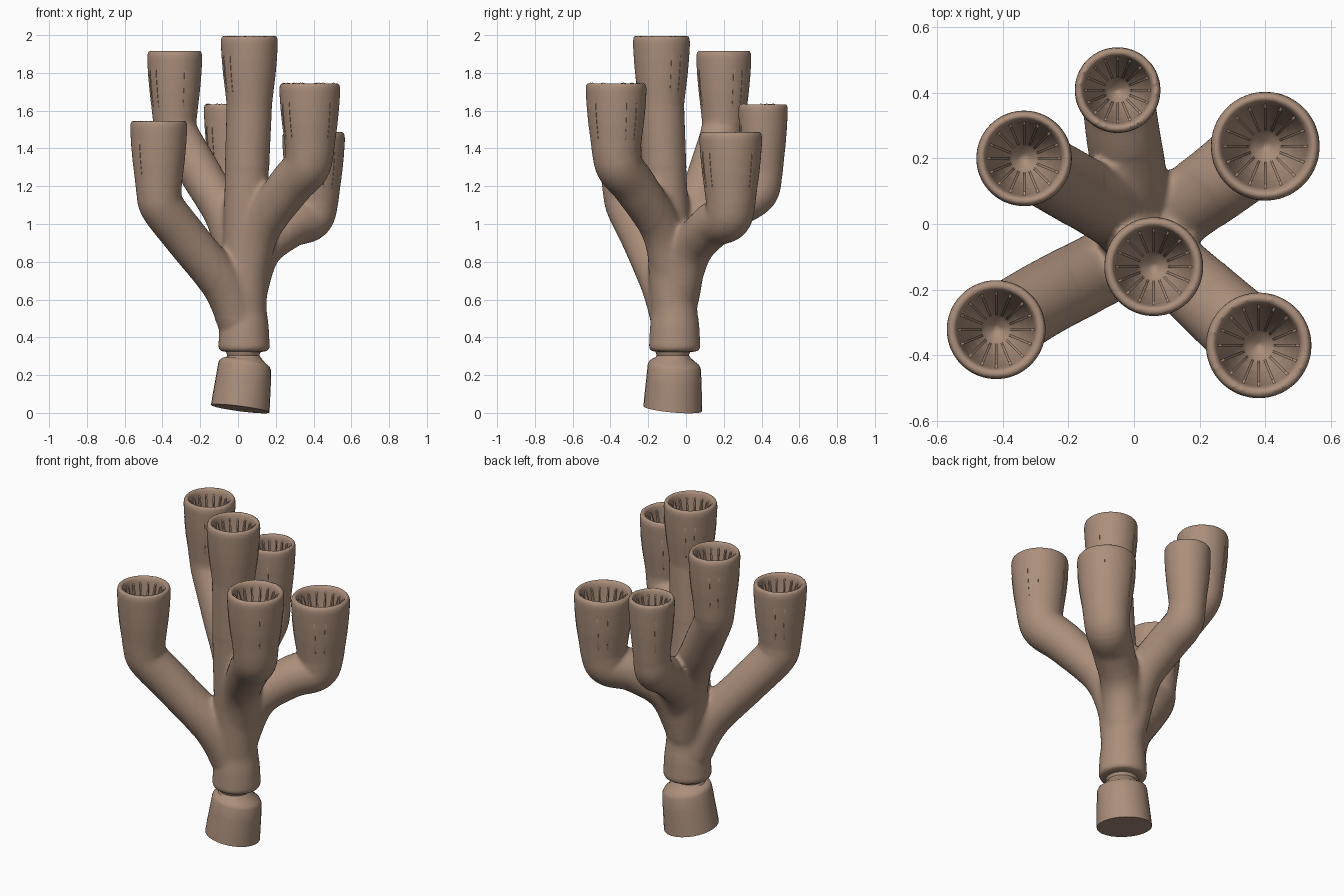
import bpy, bmesh, math, random
from mathutils import Vector

if "Cube" in bpy.data.objects:
    bpy.data.objects.remove(bpy.data.objects["Cube"])

random.seed(4)
UP = Vector((0, 0, 1))
mat = bpy.data.materials.new("coral_brown")
mat.diffuse_color = (0.41, 0.275, 0.2, 1)
mat.use_nodes = True
mat.node_tree.nodes["Principled BSDF"].inputs["Base Color"].default_value = mat.diffuse_color


def finish(bm, name, angle=40):
    bmesh.ops.recalc_face_normals(bm, faces=bm.faces)
    me = bpy.data.meshes.new(name)
    bm.to_mesh(me)
    bm.free()
    ob = bpy.data.objects.new(name, me)
    bpy.context.collection.objects.link(ob)
    me.materials.append(mat)
    bpy.ops.object.select_all(action='DESELECT')
    ob.select_set(True)
    bpy.context.view_layer.objects.active = ob
    bpy.ops.object.shade_smooth_by_angle(angle=math.radians(angle))
    return ob


def loft(bm, rings, n=40):
    """rings: (centre, radius, normal); closed at both ends"""
    prev = first = None
    for c, r, nrm in rings:
        q = UP.rotation_difference(nrm)
        loop = [bm.verts.new(c + q @ Vector((r * math.cos(2 * math.pi * i / n),
                                            r * math.sin(2 * math.pi * i / n), 0)))
                for i in range(n)]
        if prev:
            for i in range(n):
                j = (i + 1) % n
                bm.faces.new((prev[i], prev[j], loop[j], loop[i]))
        else:
            first = loop
        prev = loop
    bm.faces.new(first[::-1])
    bm.faces.new(prev)


def spline(pts, steps=8):
    """Catmull-Rom through (x, y, z, r) points"""
    p = [Vector(a) for a in pts]
    p = [2 * p[0] - p[1]] + p + [2 * p[-1] - p[-2]]
    out = []
    for i in range(1, len(p) - 2):
        a, b, c, d = p[i - 1:i + 3]
        for s in range(steps):
            t = s / steps
            out.append(0.5 * (2 * b + (c - a) * t + (2 * a - 5 * b + 4 * c - d) * t * t
                              + (3 * b - a - 3 * c + d) * t ** 3))
    out.append(p[-2])
    return out


def path_rings(pts):
    s = spline(pts)
    res = []
    for i, v in enumerate(s):
        a, b = s[max(i - 1, 0)].xyz, s[min(i + 1, len(s) - 1)].xyz
        res.append((v.xyz, v.w, (b - a).normalized()))
    return res


# Cup profile: (radius factor, depth below the rim), outside then inside
CUP = [(.845, .31), (.92, .22), (.97, .14), (1, .07), (1.01, .035), (.985, .01), (.9, 0),
       (.82, .01), (.78, .035), (.73, .1), (.64, .18), (.5, .26), (.3, .33), (.05, .37)]

# Each polyp: cup x, y, top z, radius, then branch path points (x, y, z, r)
POLYPS = {
    "tall_centre": (.06, -.13, 2.0, .15,
                    [(.03, -.06, .5, .12), (.04, -.085, .85, .12), (.045, -.11, 1.2, .117)]),
    "back_left": (-.335, .2, 1.92, .145,
                  [(.03, -.04, .6, .11), (-.05, .03, 1.0, .11), (-.2, .12, 1.27, .11),
                   (-.315, .185, 1.47, .11)]),
    "back": (-.05, .408, 1.64, .13,
             [(.02, -.03, .75, .11), (0, .08, .95, .113), (-.03, .25, 1.085, .113),
              (-.047, .375, 1.165, .11)]),
    "back_right": (.4, .237, 1.49, .165,
                   [(.03, -.06, .58, .11), (.11, .02, .85, .113), (.26, .13, .985, .118),
                    (.375, .22, 1.035, .126)]),
    "front_left": (-.42, -.322, 1.55, .15,
                   [(.02, -.06, .45, .115), (-.08, -.125, .68, .115), (-.27, -.225, .92, .115),
                    (-.4, -.305, 1.09, .117)]),
    "front_right": (.38, -.37, 1.75, .16,
                    [(.03, -.06, .65, .11), (.11, -.125, .96, .11), (.265, -.265, 1.19, .117),
                     (.36, -.35, 1.3, .124)]),
}

# Fused colony: trunk plus all branches with hollow cups
bm = bmesh.new()
trunk = [(.322, .09), (.328, .125), (.345, .136), (.37, .135), (.45, .131), (.6, .115), (.75, .1)]
loft(bm, [(Vector((.032, -.06, z)), r, UP) for z, r in trunk])
for x, y, z, R, pts in POLYPS.values():
    rings = path_rings(pts + [(x, y, z - .37, .8 * R)])
    rings[-1] = (rings[-1][0], rings[-1][1], UP)
    rings += [(Vector((x, y, z - d)), R * f, UP) for f, d in CUP]
    loft(bm, rings)
raw = finish(bm, "colony_raw")
mod = raw.modifiers.new("fuse", 'REMESH')
mod.mode = 'VOXEL'
mod.voxel_size = .011
dg = bpy.context.evaluated_depsgraph_get()
bm = bmesh.new()
bm.from_mesh(raw.evaluated_get(dg).to_mesh())
bpy.data.objects.remove(raw)
bmesh.ops.smooth_vert(bm, verts=bm.verts, factor=.5, use_axis_x=True, use_axis_y=True, use_axis_z=True)
# Soften the crotches where branches join
joint = [v for v in bm.verts if .5 < v.co.z < 1.3 and math.hypot(v.co.x - .03, v.co.y + .05) < .25]
for _ in range(14):
    bmesh.ops.smooth_vert(bm, verts=joint, factor=.5, use_axis_x=True, use_axis_y=True, use_axis_z=True)
finish(bm, "branching_colony", 60)

# Base stub with a tilted foot and a pinched neck
bm = bmesh.new()
tilt = Vector((.13, .09, 1)).normalized()
stub = [(.012, -.07, .022, .156), (.018, -.068, .08, .153), (.028, -.064, .17, .147),
        (.035, -.062, .245, .141), (.034, -.062, .262, .134), (.032, -.063, .277, .115)]
rings = [(Vector(p[:3]), p[3], tilt) for p in stub]
rings += [(Vector((.028, -.07, z)), r, UP) for z, r in [(.294, .092), (.305, .085), (.318, .09), (.36, .1)]]
loft(bm, rings, 28)
finish(bm, "base_stub")

# Radial septa inside each cup; a few just break through the outer wall
for name, (x, y, z, R, _) in POLYPS.items():
    bm = bmesh.new()
    for k in range(16):
        a = 2 * math.pi * k / 16
        out = .002 if k % 4 in (1, 2) and random.random() < .8 else -.012
        prof = [(.80 * R, .035), (.70 * R, .045), (.5 * R, .14), (.32 * R, .26), (.28 * R, .335),
                (.7 * R, .345), (.845 * R + out, .30), (.92 * R + out, .22),
                (.97 * R + out, .14), (.98 * R + out, .11)]
        rad = Vector((math.cos(a), math.sin(a), 0))
        side = Vector((-rad.y, rad.x, 0))
        sides = [[bm.verts.new(Vector((x, y, z - d)) + rad * r + side * s * .004)
                  for r, d in prof] for s in (-1, 1)]
        bm.faces.new(sides[0])
        bm.faces.new(sides[1][::-1])
        for i in range(len(prof)):
            j = (i + 1) % len(prof)
            bm.faces.new((sides[0][i], sides[1][i], sides[1][j], sides[0][j]))
    finish(bm, name + "_septa", 30)
